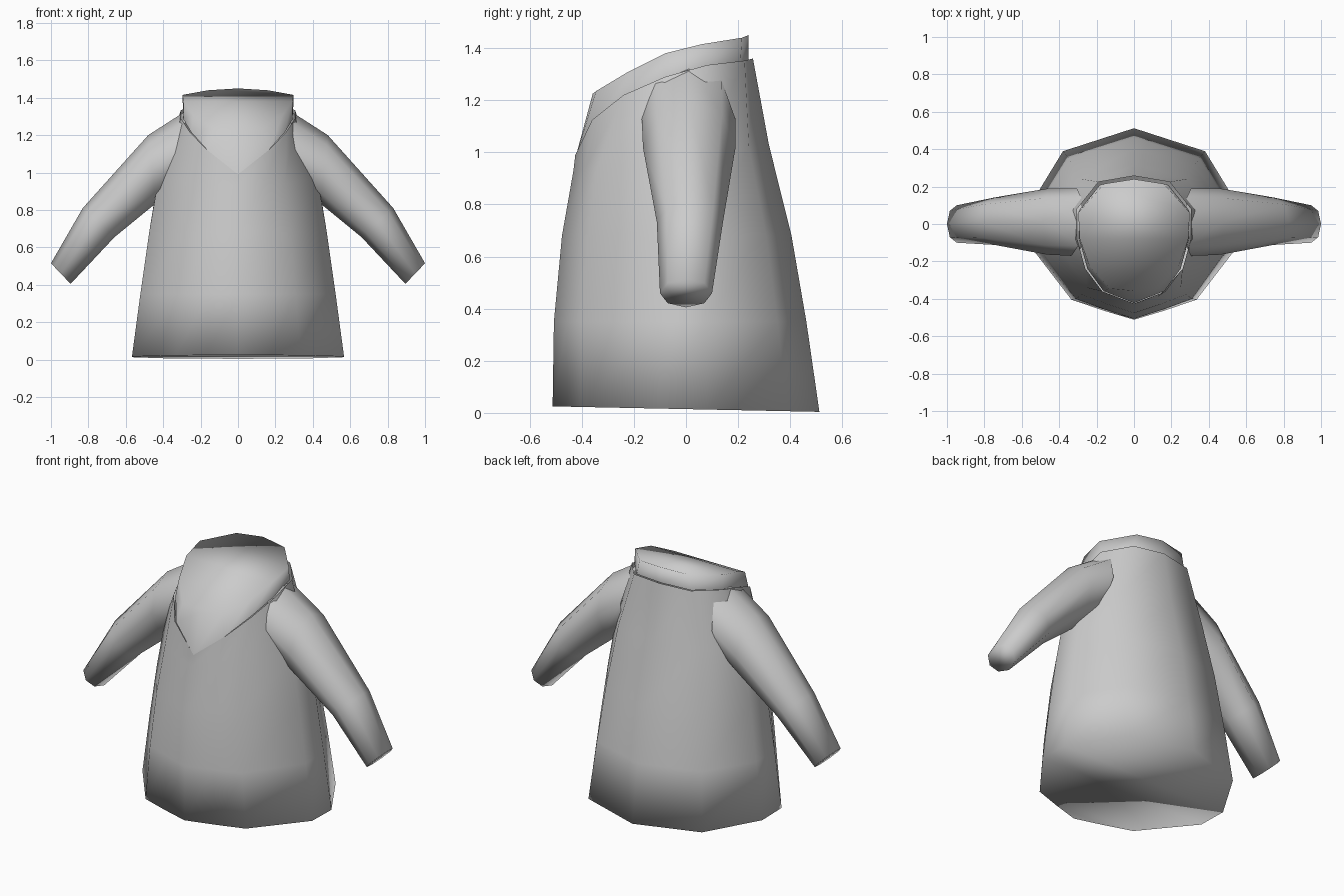
import bpy, bmesh, math

if "Cube" in bpy.data.objects:
    bpy.data.objects.remove(bpy.data.objects["Cube"])

grey = bpy.data.materials.new("cloth grey")
grey.diffuse_color = (0.6, 0.6, 0.6, 1)
grey.use_nodes = True
grey.node_tree.nodes["Principled BSDF"].inputs["Base Color"].default_value = grey.diffuse_color


def mirror_ring(half):
    """Close a right-hand half ring (front centre to back centre) with its mirror."""
    return half + [(-x, y, z) for x, y, z in half[-2:0:-1]]


def loft(name, rings, cap_start=False, cap_end=False, mirror=False):
    bm = bmesh.new()
    loops = [[bm.verts.new(p) for p in ring] for ring in rings]
    n = len(loops[0])
    for a, b in zip(loops, loops[1:]):
        for i in range(n):
            j = (i + 1) % n
            bm.faces.new((a[i], a[j], b[j], b[i]))
    # caps run in strips from right to left so that curved rims stay curved
    for loop in ([loops[0]] if cap_start else []) + ([loops[-1]] if cap_end else []):
        for i in range(n // 2):
            strip = [loop[i], loop[i + 1], loop[(n - i - 1) % n], loop[(n - i) % n]]
            bm.faces.new(list(dict.fromkeys(strip)))
    bmesh.ops.recalc_face_normals(bm, faces=bm.faces)
    for f in bm.faces:
        f.smooth = True
    mesh = bpy.data.meshes.new(name)
    bm.to_mesh(mesh)
    bm.free()
    mesh.materials.append(grey)
    obj = bpy.data.objects.new(name, mesh)
    bpy.context.collection.objects.link(obj)
    if mirror:
        obj.modifiers.new("mirror", 'MIRROR')
    return obj


# Coat body: one outline scaled by width, front depth and back depth
outline = [(0, -1), (.3, -.9), (.59, -.79), (1, -.2), (1, .16), (.67, .76), (0, 1)]


def body_ring(z_front, z_back, width, front, back):
    half = []
    for x, y in outline:
        z = z_front + (z_back - z_front) * (y + 1) / 2
        half.append((x * width, y * (front if y < 0 else back), z))
    return mirror_ring(half)


neck = [(0, -.425, .99), (.17, -.36, 1.125), (.26, -.24, 1.22), (.305, -.08, 1.29),
        (.305, .08, 1.335), (.19, .225, 1.352), (0, .257, 1.36)]
body = [body_ring(.025, .004, .567, .512, .512),
        body_ring(.35, .35, .522, .507, .462),
        body_ring(.68, .68, .475, .476, .405),
        body_ring(.93, 1.03, .425, .432, .318),
        mirror_ring(neck)]
loft("coat_body", body, cap_start=True)

# Collar: rises from the V-shaped neckline to a slanted, closed rim
collar_base = [(x * .96, y * (.995 if y < 0 else .93), z - .005) for x, y, z in neck]
rim = [(0, -.358, 1.225), (.13, -.345, 1.235), (.24, -.22, 1.31), (.29, -.08, 1.38),
       (.298, .06, 1.415), (.16, .215, 1.44), (0, .24, 1.45)]
loft("collar", [mirror_ring(collar_base), mirror_ring(rim)], cap_end=True)


# Sleeves: eight-sided rings set by upper and lower seam points and depth
def sleeve_ring(top, bottom, y_front, y_back):
    ring = []
    for i in range(8):
        a = i * math.pi / 4
        t = (1 - math.cos(a)) / 2
        s = math.sin(a)
        y_mid = (y_front + y_back) / 2
        ring.append((top[0] + (bottom[0] - top[0]) * t,
                     y_mid + s * (y_back - y_front) / 2,
                     top[1] + (bottom[1] - top[1]) * t))
    return ring


sleeve = [sleeve_ring((.27, 1.335), (.34, .92), -.17, .19),
          sleeve_ring((.48, 1.2), (.44, .835), -.165, .19),
          sleeve_ring((.83, .81), (.66, .655), -.112, .142),
          sleeve_ring((1, .515), (.895, .405), -.1, .1)]
loft("sleeves", sleeve, cap_end=True, mirror=True)
